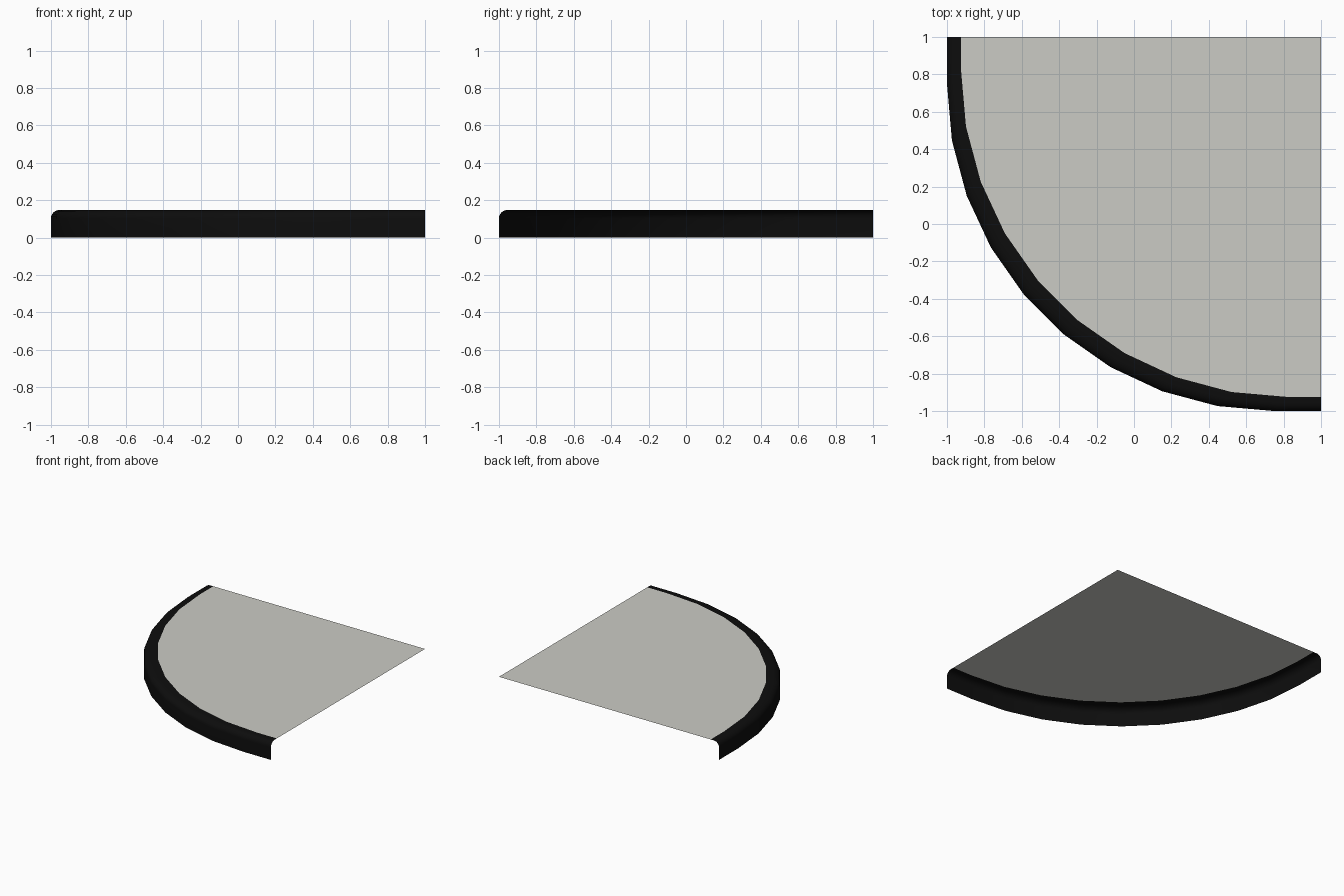
import bpy, bmesh, math

if "Cube" in bpy.data.objects:
    bpy.data.objects.remove(bpy.data.objects["Cube"])

def material(name, rgb):
    m = bpy.data.materials.new(name)
    m.diffuse_color = (*rgb, 1)
    m.use_nodes = True
    m.node_tree.nodes["Principled BSDF"].inputs["Base Color"].default_value = m.diffuse_color
    return m

black = material("black trim", (0.004, 0.004, 0.004))
grey = material("warm light grey", (0.6, 0.6, 0.56))

H, LIP, R, C, RAD = 0.148, 0.075, 0.045, 0.75, 1.75

def outline(d):
    """Rounded corner path, shifted diagonally inwards by d, ends at x=1 / y=1."""
    pts = [(-1 + d, 1)]
    for i in range(10):
        a = math.radians(10 * i)
        pts.append((C + d - RAD * math.cos(a), C + d - RAD * math.sin(a)))
    return pts + [(1, -1 + d)]

def make(name, bm, mat):
    me = bpy.data.meshes.new(name)
    bm.to_mesh(me)
    bm.free()
    me.materials.append(mat)
    ob = bpy.data.objects.new(name, me)
    bpy.context.collection.objects.link(ob)
    return ob

# rim: wall, rounded shoulder and flat lip
profile = [(0, 0)]
for i in range(7):
    a = math.radians(15 * i)
    profile.append((R - R * math.cos(a), H - R + R * math.sin(a)))
profile.append((LIP, H))
bm = bmesh.new()
rows = [[bm.verts.new((x, y, z)) for x, y in outline(d)] for d, z in profile]
for lo, hi in zip(rows, rows[1:]):
    for i in range(len(lo) - 1):
        bm.faces.new((lo[i], lo[i + 1], hi[i + 1], hi[i]))
rim = make("rim", bm, black)
bpy.context.view_layer.objects.active = rim
rim.select_set(True)
bpy.ops.object.shade_smooth_by_angle(angle=math.radians(30))

# flat top panel
bm = bmesh.new()
bm.faces.new([bm.verts.new((x, y, H)) for x, y in outline(LIP) + [(1, 1)]])
make("top_panel", bm, grey)
